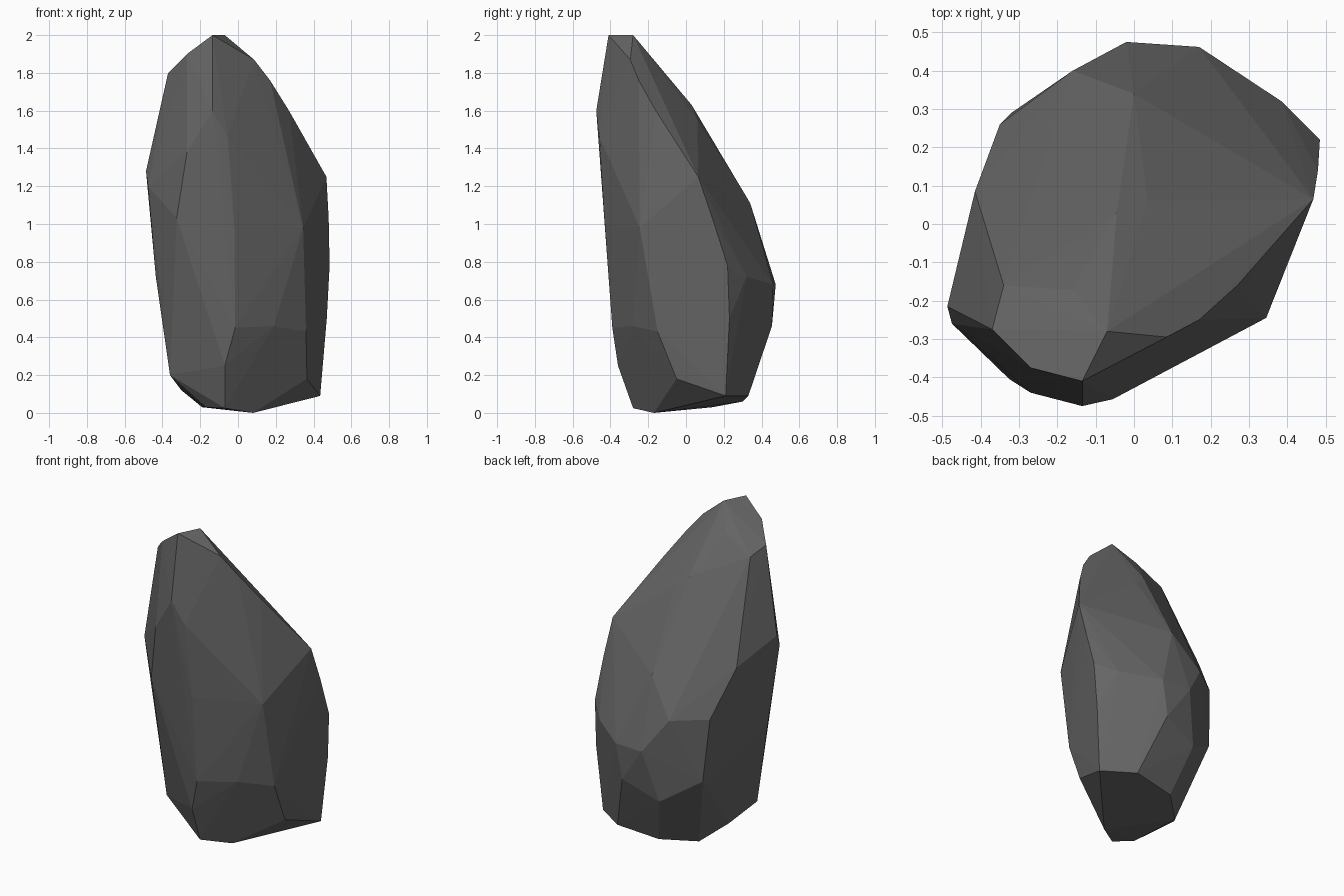
import bpy
import bmesh

# Corner points of the boulder, grouped by the side they belong to
crown = [(-.135, -.41, 2), (-.07, -.28, 2), (.085, -.295, 1.87), (-.27, -.375, 1.9),
         (-.37, -.275, 1.8), (-.16, -.172, 1.86), (-.34, -.16, 1.76)]
front = [(-.135, -.475, 1.6), (-.055, -.457, 1.46), (-.27, -.44, 1.38),
         (-.325, -.405, 1.03), (-.02, -.43, 1.0), (-.015, -.39, .45),
         (-.07, -.36, .25), (.19, -.28, .46)]
right = [(.17, -.25, 1.76), (.27, -.16, 1.6), (.468, .065, 1.25), (.48, .14, 1.03),
         (.485, .22, .78), (.47, .23, .5), (.345, -.245, .98), (.36, -.15, .43)]
back = [(.035, .06, 1.55), (-.045, .03, 1.63), (0, .34, 1.11), (-.16, .40, .885),
        (-.02, .475, .68), (.17, .462, .68), (.385, .32, .72), (.13, .455, .46),
        (-.10, .41, .36)]
left = [(-.487, -.215, 1.28), (-.475, -.26, 1.2), (-.435, -.2, .72),
        (-.415, .085, 1.17), (-.35, .26, .89), (-.32, .29, .5)]
base = [(-.07, -.28, .025), (.08, -.17, 0), (.365, -.05, .18), (.435, .21, .09),
        (.25, .33, .09), (-.02, .30, .06), (-.19, .14, .03), (-.30, 0, .12),
        (-.36, -.2, .2), (-.17, -.2, .03)]

# Wrap the points in a faceted shell
bm = bmesh.new()
for p in crown + front + right + back + left + base:
    bm.verts.new(p)
bmesh.ops.convex_hull(bm, input=bm.verts[:])
loose = [v for v in bm.verts if not v.link_faces]
bmesh.ops.delete(bm, geom=loose, context='VERTS')
bmesh.ops.recalc_face_normals(bm, faces=bm.faces[:])

mesh = bpy.data.meshes.new("boulder")
bm.to_mesh(mesh)
bm.free()

# One dark stone colour, flat faces
stone = bpy.data.materials.new("dark grey stone")
stone.diffuse_color = (.13, .13, .13, 1)
mesh.materials.append(stone)
boulder = bpy.data.objects.new("boulder", mesh)
bpy.context.collection.objects.link(boulder)
